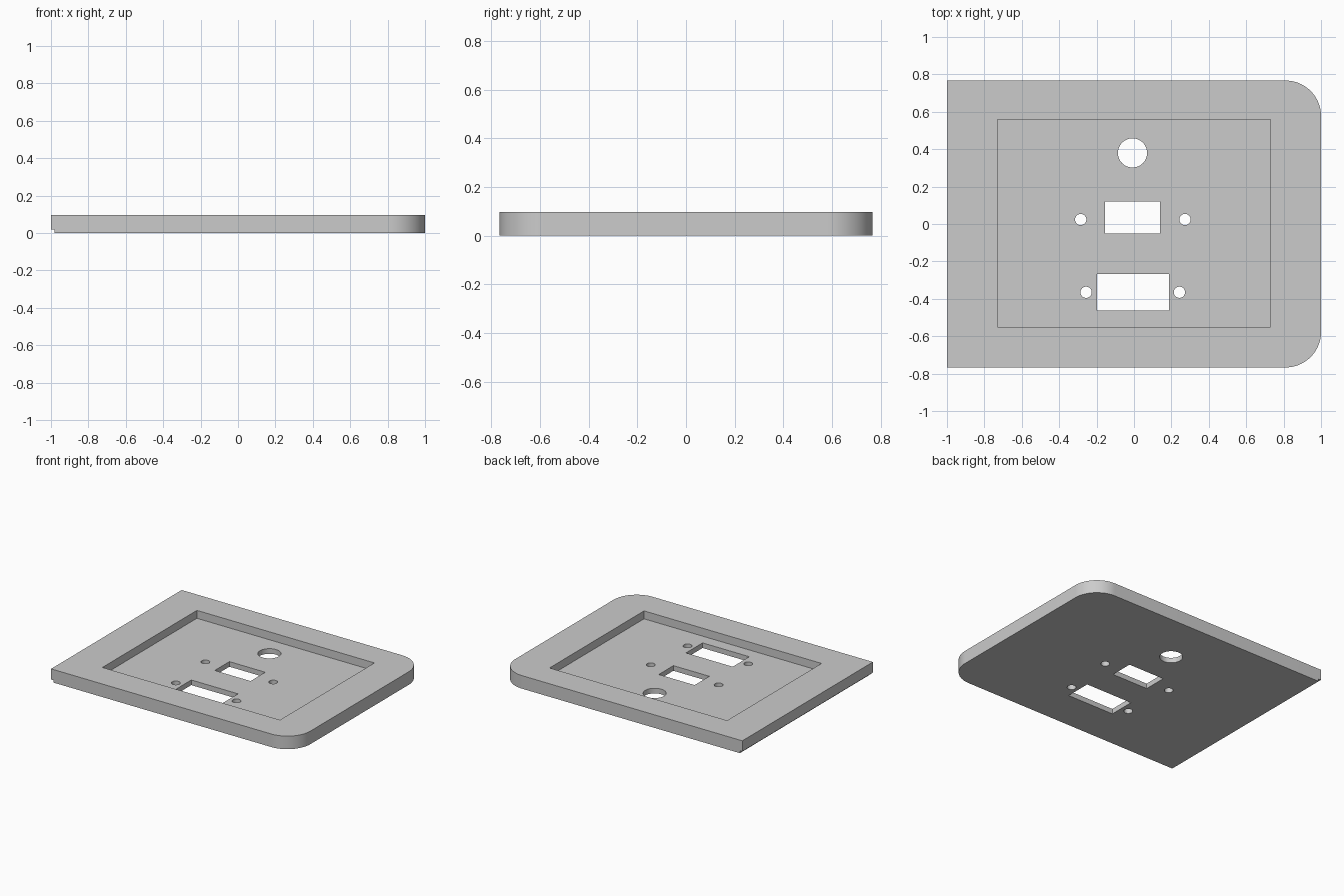
import bpy, bmesh, math

if "Cube" in bpy.data.objects:
    bpy.data.objects.remove(bpy.data.objects["Cube"], do_unlink=True)

grey = bpy.data.materials.new("plain_grey")
grey.use_nodes = True
colour = (0.6, 0.6, 0.6, 1)
grey.diffuse_color = colour
grey.node_tree.nodes["Principled BSDF"].inputs["Base Color"].default_value = colour

TOP, FLOOR = 0.097, 0.038      # plate top and pocket floor heights
HALF_Y, RADIUS = 0.767, 0.19   # plate half depth and corner radius


def prism(name, outline, z0, z1):
    """Extrude a closed outline from z0 up to z1."""
    bm = bmesh.new()
    face = bm.faces.new([bm.verts.new((x, y, z0)) for x, y in outline])
    out = bmesh.ops.extrude_face_region(bm, geom=[face])
    verts = [v for v in out["geom"] if isinstance(v, bmesh.types.BMVert)]
    bmesh.ops.translate(bm, vec=(0, 0, z1 - z0), verts=verts)
    bmesh.ops.recalc_face_normals(bm, faces=bm.faces)
    mesh = bpy.data.meshes.new(name)
    bm.to_mesh(mesh)
    bm.free()
    mesh.materials.append(grey)
    obj = bpy.data.objects.new(name, mesh)
    bpy.context.collection.objects.link(obj)
    return obj


def rect(x0, x1, y0, y1):
    return [(x0, y0), (x1, y0), (x1, y1), (x0, y1)]


def arc(cx, cy, r, start, sweep, steps):
    angles = [math.radians(start + sweep * i / steps) for i in range(steps + 1)]
    return [(cx + r * math.cos(a), cy + r * math.sin(a)) for a in angles]


def circle(cx, cy, r):
    return arc(cx, cy, r, 0, 360, 48)[:-1]


# Plate with two rounded corners on its left side
cx, cy = 1 - RADIUS, HALF_Y - RADIUS
outline = [(-1, HALF_Y), (-1, -HALF_Y)]
outline += arc(cx, -cy, RADIUS, -90, 90, 24) + arc(cx, cy, RADIUS, 0, 90, 24)
plate = prism("connector_plate", outline, 0, TOP)

# Recessed pocket and the small step under the straight edge
cutters = [
    prism("pocket_cutter", rect(-0.73, 0.73, -0.55, 0.56), FLOOR, 0.2),
    prism("edge_step_cutter", rect(-1.1, -0.98, -1, 1), -0.1, 0.018),
]

# Connector openings, round port and screw holes
holes = [
    ("upper_slot", rect(-0.155, 0.14, -0.052, 0.12)),
    ("lower_slot", rect(-0.197, 0.187, -0.462, -0.267)),
    ("round_port", circle(-0.008, 0.38, 0.078)),
]
for x, y in [(-0.285, 0.024), (0.273, 0.024), (-0.256, -0.365), (0.243, -0.365)]:
    holes.append(("screw_hole", circle(x, y, 0.03)))
cutters += [prism(name + "_cutter", shape, -0.1, 0.07) for name, shape in holes]

# Cut everything, then drop the cutters
bpy.ops.object.select_all(action="DESELECT")
plate.select_set(True)
bpy.context.view_layer.objects.active = plate
for cutter in cutters:
    cutter.hide_render = True
    mod = plate.modifiers.new(cutter.name, "BOOLEAN")
    mod.operation = "DIFFERENCE"
    mod.solver = "EXACT"
    mod.object = cutter
    bpy.ops.object.modifier_apply(modifier=mod.name)
    bpy.data.objects.remove(cutter, do_unlink=True)

bpy.ops.object.shade_smooth_by_angle(angle=math.radians(30))
